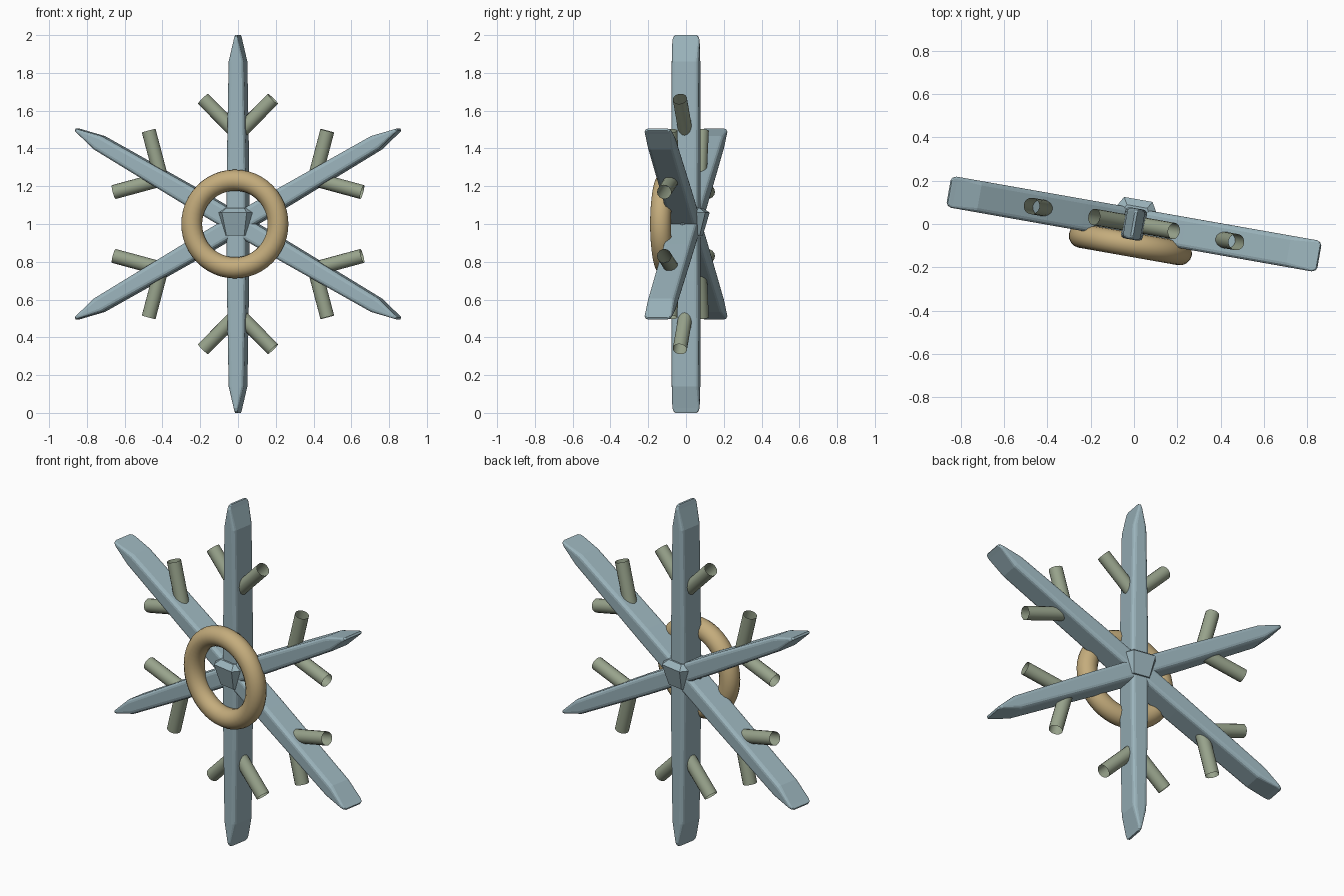
import bpy, bmesh, math
from mathutils import Matrix, Vector

if "Cube" in bpy.data.objects:
    bpy.data.objects.remove(bpy.data.objects["Cube"])

# Whole snowflake is turned slightly about the vertical axis
BASE = Matrix.Translation((0, 0, 1)) @ Matrix.Rotation(math.radians(-10), 4, 'Z')


def material(name, rgb):
    m = bpy.data.materials.new(name)
    m.diffuse_color = (*rgb, 1)
    m.use_nodes = True
    m.node_tree.nodes["Principled BSDF"].inputs["Base Color"].default_value = m.diffuse_color
    return m


ICE = material("pale_blue", (0.328, 0.456, 0.503))
SAGE = material("sage_green", (0.314, 0.367, 0.262))
GOLD = material("sand_gold", (0.552, 0.413, 0.202))


def loft(name, rings, mat, matrix, caps=True, smooth=False):
    """Skin a list of equal-length point rings."""
    bm = bmesh.new()
    vs = [[bm.verts.new(p) for p in ring] for ring in rings]
    n = len(vs[0])
    for a, b in zip(vs, vs[1:]):
        for i in range(n):
            bm.faces.new((a[i], a[(i + 1) % n], b[(i + 1) % n], b[i]))
    if caps:
        bm.faces.new(vs[0][::-1])
        bm.faces.new(vs[-1])
    for f in bm.faces:
        f.smooth = smooth
    me = bpy.data.meshes.new(name)
    bm.to_mesh(me)
    bm.free()
    me.materials.append(mat)
    ob = bpy.data.objects.new(name, me)
    bpy.context.collection.objects.link(ob)
    ob.matrix_world = matrix
    return ob


def rounded_rect(w, d, z, r=0.02, steps=3):
    """Rounded rectangle ring with half sizes w, d."""
    r = min(r, w * 0.85)
    pts = []
    for k, (sx, sy) in enumerate(((1, 1), (-1, 1), (-1, -1), (1, -1))):
        for s in range(steps + 1):
            a = math.pi / 2 * (k + s / steps)
            pts.append((sx * (w - r) + r * math.cos(a),
                        sy * (d - r) + r * math.sin(a), z))
    return pts


def circle(r, z, n, turn=0.0):
    return [(r * math.cos(math.tau * i / n + turn),
             r * math.sin(math.tau * i / n + turn), z) for i in range(n)]


# Six tapered arms with chisel tips, each with a pair of open tube twigs
ARM = ((0.0, 0.052, 0.073), (0.3, 0.051, 0.073), (0.86, 0.041, 0.073),
       (0.975, 0.012, 0.073), (0.993, 0.008, 0.066), (1.0, 0.006, 0.055))
for k in range(6):
    spin = BASE @ Matrix.Rotation(math.radians(60 * k), 4, 'Y')
    loft(f"arm_{k + 1}", [rounded_rect(w, d, z) for z, w, d in ARM], ICE, spin)
    for side, label in ((-1, "left"), (1, "right")):
        place = (spin @ Matrix.Translation((0, 0, 0.475))
                 @ Matrix.Rotation(math.radians(45 * side), 4, 'Y'))
        loft(f"twig_{label}_{k + 1}",
             [circle(0.038, 0, 16), circle(0.038, 0.265, 16)],
             SAGE, place, caps=False, smooth=True)

# Six-sided centre gem: small table, wide girdle, narrow foot
loft("center_gem", [circle(0.095, -0.06, 6), circle(0.133, 0.06, 6),
                    circle(0.095, 0.085, 6)], ICE, BASE)

# Ring on the front
bpy.ops.mesh.primitive_torus_add(major_radius=0.232, minor_radius=0.056,
                                 major_segments=48, minor_segments=16)
ring = bpy.context.object
ring.name = "front_ring"
ring.data.materials.append(GOLD)
bpy.ops.object.shade_smooth()
ring.matrix_world = (BASE @ Matrix.Translation((0, -0.096, 0))
                     @ Matrix.Rotation(math.radians(90), 4, 'X'))
